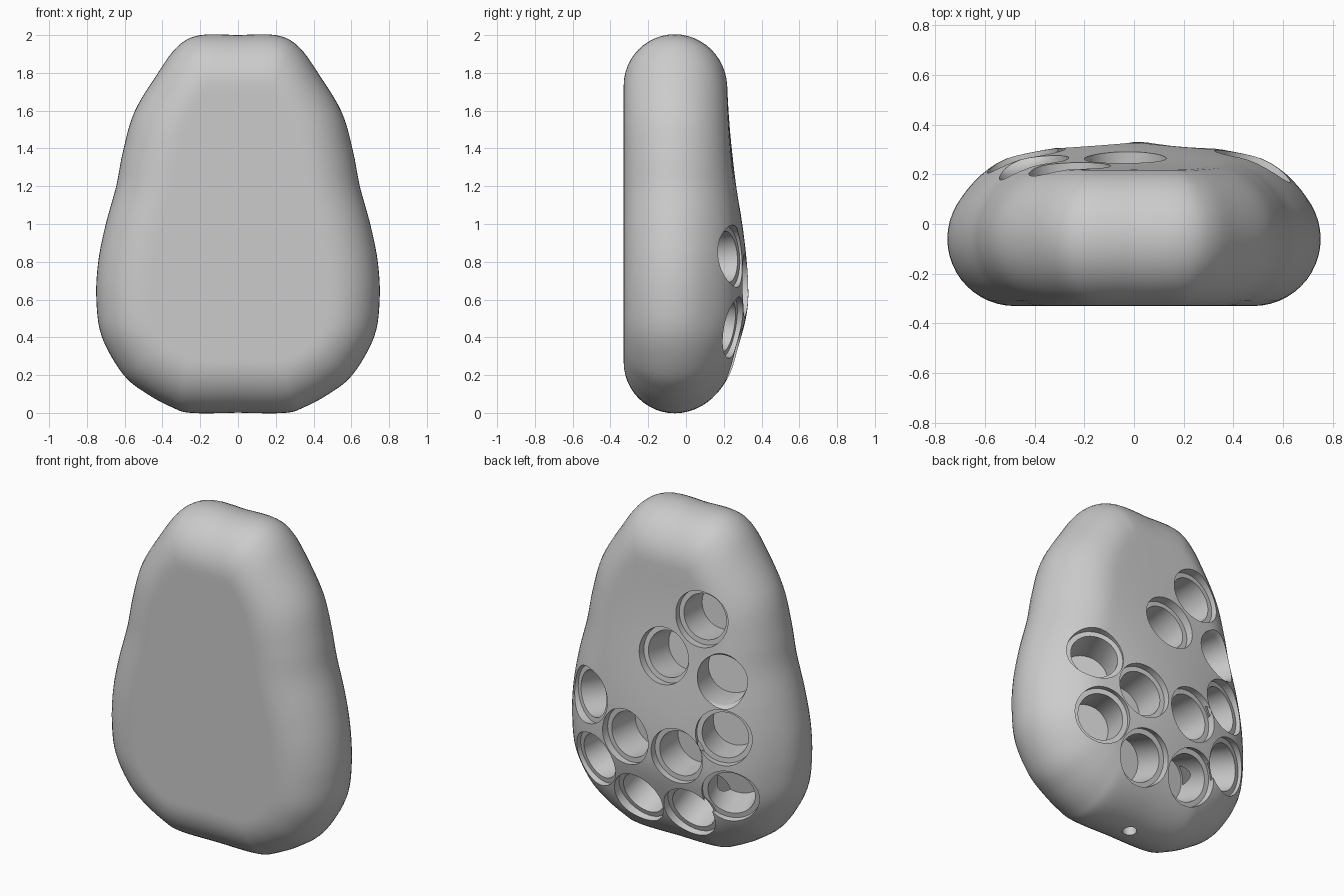
import bpy, bmesh, math
from mathutils import Vector
from mathutils.bvhtree import BVHTree

if "Cube" in bpy.data.objects:
    bpy.data.objects.remove(bpy.data.objects["Cube"])

shell_grey = bpy.data.materials.new("shell grey")
shell_grey.use_nodes = True
GREY = (0.6, 0.6, 0.6, 1)
shell_grey.diffuse_color = GREY
shell_grey.node_tree.nodes["Principled BSDF"].inputs["Base Color"].default_value = GREY

RIM = 0.27      # radius of the rounded edge
MID = -0.06     # depth of the edge centre line


def to_object(name, bm):
    mesh = bpy.data.meshes.new(name)
    bm.to_mesh(mesh)
    bm.free()
    obj = bpy.data.objects.new(name, mesh)
    bpy.context.collection.objects.link(obj)
    mesh.materials.append(shell_grey)
    return obj


def spline(points, steps=5):
    """Smooth open curve through the points."""
    out = []
    for i in range(len(points) - 1):
        a, b, c, d = (points[max(0, min(k, len(points) - 1))] for k in range(i - 1, i + 3))
        for s in range(steps):
            t = s / steps
            out.append(b + 0.5 * t * ((c - a) + t * ((2 * a - 5 * b + 4 * c - d)
                       + t * (3 * b - a - 3 * c + d))))
    return out + [points[-1]]


def bulge(x, z):
    """Extra thickness of the palm side."""
    spread = 0.48 if z > 0.62 else 0.25
    return 0.12 * math.exp(-0.5 * ((z - 0.62) / spread) ** 2) * max(0, 1 - (x / 0.7) ** 2)


# Half outline: outer x, z, then the matching point where the rounding ends
half = [Vector(p) for p in (
    (0, 2, 0, 1.73), (.2, 2, .15, 1.73), (.32, 1.94, .19, 1.7), (.43, 1.79, .24, 1.64),
    (.55, 1.59, .31, 1.48), (.61, 1.38, .345, 1.33), (.645, 1.2, .375, 1.16),
    (.7, 1, .435, .94), (.74, .8, .47, .76), (.75, .6, .48, .6), (.72, .4, .465, .46),
    (.605, .2, .41, .38), (.48, .1, .35, .325), (.35, .03, .29, .29),
    (.25, 0, .22, .27), (0, 0, 0, .27))]
right = spline(half)
outline = right + [Vector((-p[0], p[1], -p[2], p[3])) for p in right[-2:0:-1]]

# Body: flat front, half-round edge, bulging back
bm = bmesh.new()
rings = []


def ring(place):
    rings.append([bm.verts.new(place(p)) for p in outline])


def shrunk(p, s):
    return p[2] * s, 0.8 + (p[3] - 0.8) * s


def front_point(p):
    x, z = shrunk(p, 0.96)
    return x, MID - RIM, z


def edge_point(p, angle):
    c, s = math.cos(angle), math.sin(angle)
    x = p[2] + (p[0] - p[2]) * c
    z = p[3] + (p[1] - p[3]) * c
    return x, MID + RIM * s + bulge(x, z) * max(0, s), z


def back_point(p, s):
    x, z = shrunk(p, s)
    return x, MID + RIM + bulge(x, z), z


ring(front_point)
EDGE_STEPS = 24
for k in range(EDGE_STEPS + 1):
    ring(lambda p: edge_point(p, math.pi * (k / EDGE_STEPS - 0.5)))
BACK_STEPS = 12
for k in range(1, BACK_STEPS):
    ring(lambda p: back_point(p, 1 - k / BACK_STEPS))
n = len(outline)
for lower, upper in zip(rings, rings[1:]):
    for i in range(n):
        j = (i + 1) % n
        bm.faces.new((lower[i], lower[j], upper[j], upper[i]))
bm.faces.new(rings[0])
bm.faces.new(rings[-1])
bmesh.ops.recalc_face_normals(bm, faces=bm.faces)
surface = BVHTree.FromBMesh(bm)
body = to_object("body", bm)


def depth(x, z):
    hit = surface.ray_cast(Vector((x, 2, z)), Vector((0, -1, 0)))[0]
    return hit.y if hit else 0


def cutter(profile, place, axis, sides=48):
    """Turned cutter; profile holds radius and height along the axis."""
    tool = bmesh.new()
    loops = [[tool.verts.new((r * math.cos(math.tau * i / sides),
                              r * math.sin(math.tau * i / sides), h)) for i in range(sides)]
             for r, h in profile]
    for a, b in zip(loops, loops[1:]):
        for i in range(sides):
            j = (i + 1) % sides
            tool.faces.new((a[i], a[j], b[j], b[i]))
    tool.faces.new(loops[0])
    tool.faces.new(loops[-1])
    bmesh.ops.recalc_face_normals(tool, faces=tool.faces)
    obj = to_object("hole_cutter", tool)
    obj.hide_render = True
    obj.rotation_mode = "QUATERNION"
    obj.rotation_quaternion = Vector(axis).to_track_quat("Z", "Y")
    obj.location = place
    mod = body.modifiers.new("hole", "BOOLEAN")
    mod.operation = "DIFFERENCE"
    mod.solver = "EXACT"
    mod.object = obj
    return obj


def surface_cutter(x, z, profile):
    e = 0.14
    slope_x = (depth(x + e, z) - depth(x - e, z)) / (2 * e)
    slope_z = (depth(x, z + e) - depth(x, z - e)) / (2 * e)
    return cutter(profile, (x, depth(x, z), z), (-slope_x, 1, -slope_z))


# Stepped button holes on the back, one plain hole, one cable hole
stepped = [(.135, -.25), (.135, -.05), (.165, -.05), (.165, .2)]
plain = [(.145, -.25), (.145, -.03), (.15, -.012), (.165, .004), (.165, .2)]
buttons = [(-.26, 1.48), (-.035, 1.21), (.49, .83), (-.44, .82), (.19, .675), (-.16, .65),
           (.44, .45), (-.475, .46), (.14, .29), (-.2, .29)]
cutters = [surface_cutter(x, z, stepped) for x, z in buttons]
cutters.append(surface_cutter(-.41, 1.15, plain))
cutters.append(cutter([(.04, -.1), (.04, .3)], (0, -.04, 0), (0, 0, 1), 24))

# Apply the cuts, then drop the cutters
bpy.context.view_layer.update()
cut = bpy.data.meshes.new_from_object(
    body.evaluated_get(bpy.context.evaluated_depsgraph_get()))
body.modifiers.clear()
body.data = cut
cut.name = "body"
for obj in cutters:
    bpy.data.objects.remove(obj)

bpy.ops.object.select_all(action="DESELECT")
body.select_set(True)
bpy.context.view_layer.objects.active = body
bpy.ops.object.shade_smooth_by_angle(angle=math.radians(30))
